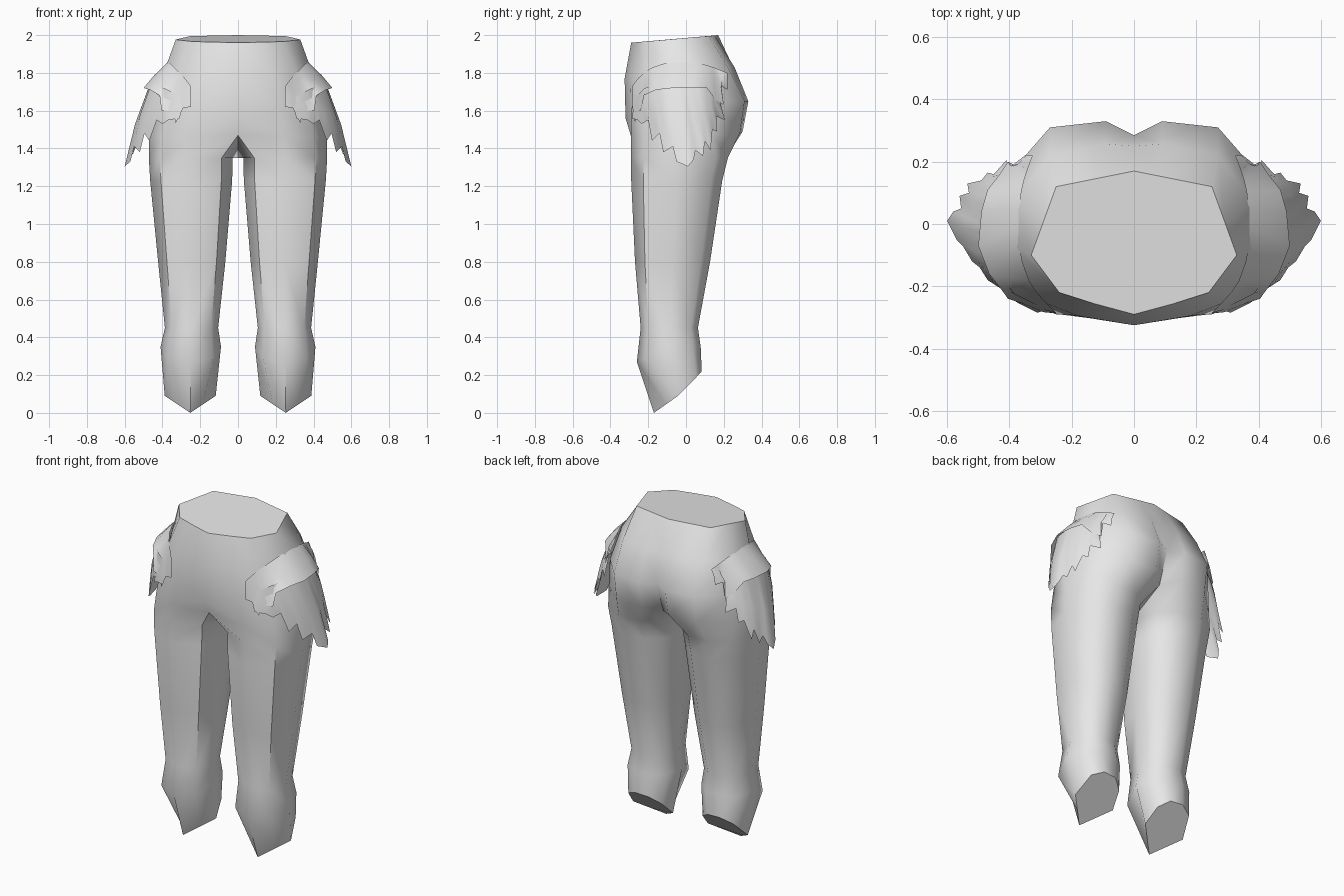
import bpy
import bmesh
from math import sin, cos, radians, copysign

cube = bpy.data.objects.get("Cube")
if cube:
    bpy.data.objects.remove(cube, do_unlink=True)

grey = bpy.data.materials.new("plain grey")
grey.use_nodes = True
grey.diffuse_color = (0.8, 0.8, 0.8, 1)
grey.node_tree.nodes["Principled BSDF"].inputs["Base Color"].default_value = (0.8, 0.8, 0.8, 1)


def finish(name, bm, angle, recalc=False):
    """Turn a left half into a mirrored, smooth shaded object."""
    mesh = bpy.data.meshes.new(name)
    bm.to_mesh(mesh)
    bm.free()
    mesh.materials.append(grey)
    obj = bpy.data.objects.new(name, mesh)
    bpy.context.collection.objects.link(obj)
    bpy.ops.object.select_all(action="DESELECT")
    obj.select_set(True)
    bpy.context.view_layer.objects.active = obj
    mirror = obj.modifiers.new("mirror", "MIRROR")
    mirror.merge_threshold = 0.0005
    bpy.ops.object.modifier_apply(modifier=mirror.name)
    if recalc:
        fix = bmesh.new()
        fix.from_mesh(obj.data)
        inner = [f for f in fix.faces if all(abs(v.co.x) < 0.0001 for v in f.verts)]
        bmesh.ops.delete(fix, geom=inner, context="FACES")
        bmesh.ops.recalc_face_normals(fix, faces=fix.faces)
        fix.to_mesh(obj.data)
        fix.free()
    bpy.ops.object.shade_smooth_by_angle(angle=radians(angle))
    return obj


def bridge(bm, a, b, closed):
    """Join two rows of vertices with quads."""
    n = len(a)
    for i in range(n if closed else n - 1):
        j = (i + 1) % n
        bm.faces.new((a[i], b[i], b[j], a[j]))


# Columns run from the front centre round the outside to the back centre
LEG_ANGLES = (225, 270, 315, 0, 45, 80, 110, 145, 180)


def leg_ring(bm, cx, rx, front, back, zs, power=0.88):
    """Oval leg section; zs gives the front, side and back heights."""
    zf, zm, zb = zs
    mid = (front + back) / 2
    verts = []
    for a in LEG_ANGLES:
        c, s = cos(radians(a)), sin(radians(a))
        p = power if s < -0.01 else 0.85
        x = cx + rx * copysign(abs(c) ** p, c)
        t = abs(s) ** p
        y = mid + ((front if s < 0 else back) - mid) * t
        z = zm + ((zf if s < 0 else zb) - zm) * t
        verts.append(bm.verts.new((x, y, z)))
    return verts


# Trousers: waist, belly, seat and lower seat rows
hips = [
    [(0, -.29, 1.96), (.13, -.255, 1.963), (.24, -.22, 1.966), (.33, -.1, 1.976),
     (.29, .01, 1.986), (.25, .12, 1.995), (.09, .152, 1.998), (0, .17, 2)],
    [(0, -.325, 1.77), (.18, -.295, 1.79), (.31, -.22, 1.8), (.39, -.07, 1.81),
     (.38, .08, 1.82), (.27, .22, 1.83), (.09, .257, 1.83), (0, .25, 1.83)],
    [(0, -.32, 1.56), (.22, -.29, 1.6), (.37, -.22, 1.62), (.45, -.06, 1.63),
     (.41, .15, 1.64), (.27, .31, 1.65), (.09, .33, 1.65), (0, .285, 1.65)],
    [(0, -.28, 1.47), (.24, -.29, 1.46), (.4, -.22, 1.46), (.472, -.05, 1.46),
     (.425, .14, 1.47), (.27, .285, 1.48), (.09, .3, 1.49), (0, .22, 1.46)],
]
bm = bmesh.new()
rows = [[bm.verts.new(p) for p in row] for row in hips]
for upper, lower in zip(rows, rows[1:]):
    bridge(bm, upper, lower, False)
bm.faces.new(rows[0])

# Legs continue from the lower seat row closed by a crotch point
ring = rows[-1] + [bm.verts.new((0, 0, 1.35))]
for cx, rx, front, back, z in (
        (.25, .222, -.29, .225, 1.35), (.248, .217, -.29, .195, 1.23),
        (.245, .178, -.27, .13, .8), (.246, .141, -.24, .065, .45)):
    lower = leg_ring(bm, cx, rx, front, back, (z, z, z))
    bridge(bm, ring, lower, True)
    ring = lower
for section in (
        (.25, .16, -.26, .08, (.27, .35, .35)),
        (.253, .135, -.17, .085, (0, .09, .22), 2)):
    lower = leg_ring(bm, *section)
    bridge(bm, ring, lower, True)
    ring = lower
bm.faces.new(ring)
finish("trousers", bm, 50, recalc=True)


def guard(name, top, hem, bulge):
    """Ragged sheet hanging from a top edge to a jagged hem."""
    bm = bmesh.new()
    middle = [((a[0] + b[0]) / 2 + bulge, (a[1] + b[1]) / 2, (a[2] + b[2]) / 2)
              for a, b in zip(top, hem)]
    middle[0] = tuple((a + b) / 2 for a, b in zip(top[0], hem[0]))
    edges = [[bm.verts.new(p) for p in row] for row in (top, middle, hem)]
    bridge(bm, edges[0], edges[1], False)
    bridge(bm, edges[1], edges[2], False)
    return finish(name, bm, 60)


def along(path, t):
    """Point at fraction t of a polyline."""
    f = t * (len(path) - 1)
    i = min(int(f), len(path) - 2)
    return tuple(a + (b - a) * (f - i) for a, b in zip(path[i], path[i + 1]))


# Upper hip guards
upper_hem = [
    (.25, -.287, 1.62), (.29, -.283, 1.615), (.33, -.27, 1.535), (.345, -.26, 1.6),
    (.405, -.24, 1.6), (.415, -.225, 1.68), (.465, -.16, 1.71), (.5, -.07, 1.72),
    (.49, .04, 1.72), (.47, .11, 1.72), (.435, .155, 1.66), (.405, .2, 1.63),
    (.395, .185, 1.73), (.35, .22, 1.71)]
upper_top = [
    (.25, -.285, 1.73), (.28, -.255, 1.77), (.33, -.2, 1.82), (.37, -.09, 1.86),
    (.37, .02, 1.855), (.36, .12, 1.84), (.34, .18, 1.815), (.325, .22, 1.8)]
last = len(upper_hem) - 1
guard("upper_hip_guards", [along(upper_top, i / last) for i in range(last + 1)],
      upper_hem, 0.008)

# Lower hip guards
lower_hem = [
    (.31, -.285, 1.56), (.37, -.255, 1.55), (.4, -.235, 1.53), (.43, -.2, 1.55),
    (.47, -.18, 1.44), (.495, -.14, 1.48), (.52, -.12, 1.38), (.55, -.07, 1.41),
    (.57, -.05, 1.33), (.6, .01, 1.305), (.58, .04, 1.34), (.555, .05, 1.39),
    (.56, .09, 1.36), (.53, .1, 1.44), (.535, .13, 1.39), (.49, .14, 1.5),
    (.47, .165, 1.49), (.45, .16, 1.57), (.41, .205, 1.55), (.4, .18, 1.65)]
lower_top = [
    (.28, -.275, 1.66), (.39, -.22, 1.72), (.455, -.12, 1.75), (.465, -.02, 1.75),
    (.45, .08, 1.75), (.41, .14, 1.73), (.38, .17, 1.7)]
last = len(lower_hem) - 1
guard("lower_hip_guards", [along(lower_top, i / last) for i in range(last + 1)],
      lower_hem, 0.014)
